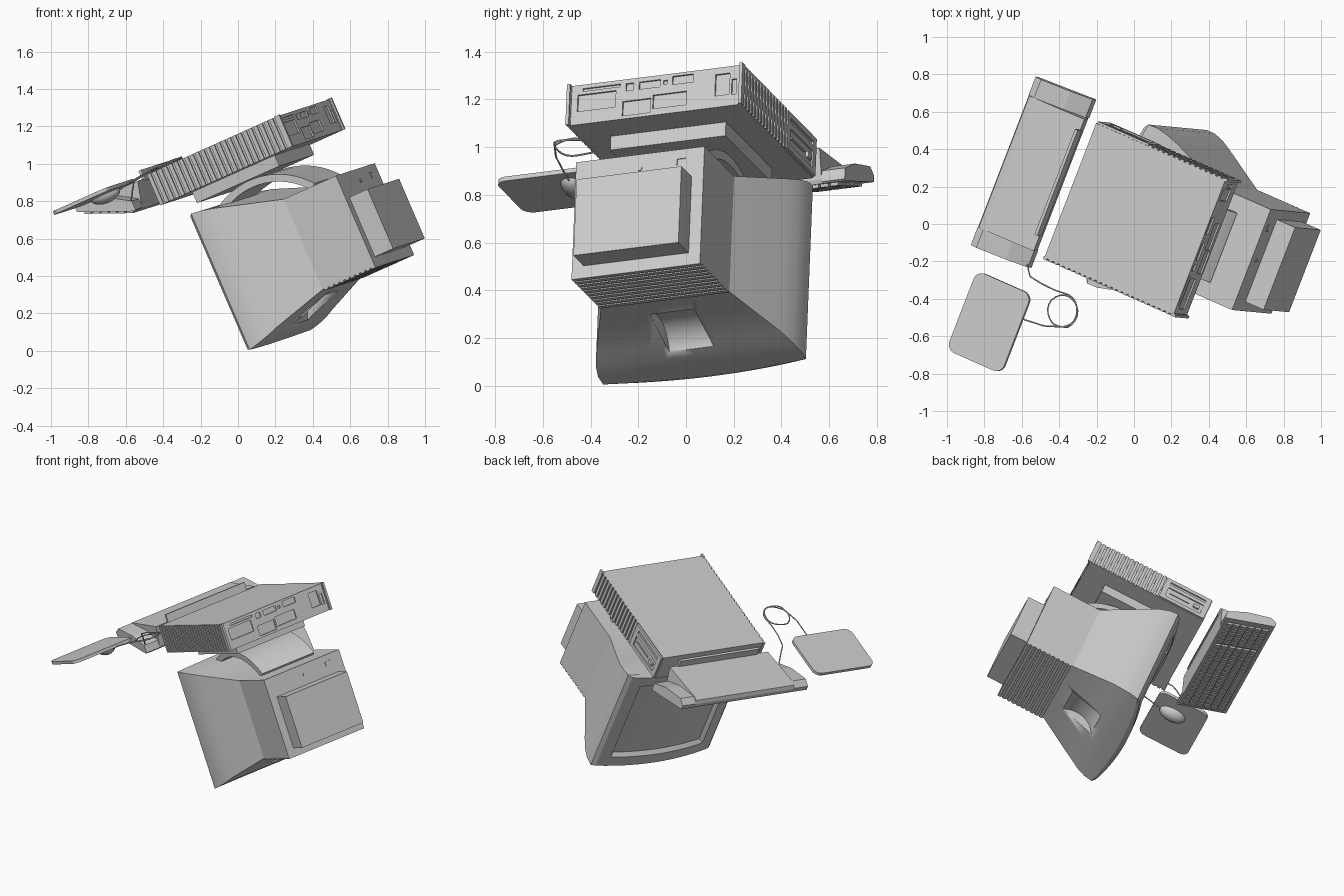
import bpy, bmesh, math
from mathutils import Matrix, Vector

if "Cube" in bpy.data.objects:
    bpy.data.objects.remove(bpy.data.objects["Cube"])

# Tilted frame: columns are forward, sideways, up (points down), origin
FRAME = Matrix(((-0.847, 0.357, 0.395, -0.358),
                (0.374, 0.927, -0.037, 0.187),
                (-0.379, 0.116, -0.918, 0.983),
                (0, 0, 0, 1)))
GREY = bpy.data.materials.new("grey plastic")
GREY.diffuse_color = (0.6, 0.6, 0.6, 1)
GREY.use_nodes = True
GREY.node_tree.nodes["Principled BSDF"].inputs["Base Color"].default_value = GREY.diffuse_color


def finish(bm, name, smooth=None):
    bmesh.ops.recalc_face_normals(bm, faces=bm.faces)
    me = bpy.data.meshes.new(name)
    bm.to_mesh(me)
    bm.free()
    me.materials.append(GREY)
    ob = bpy.data.objects.new(name, me)
    ob.matrix_world = FRAME
    bpy.context.collection.objects.link(ob)
    if smooth:
        bpy.ops.object.select_all(action='DESELECT')
        ob.select_set(True)
        bpy.context.view_layer.objects.active = ob
        bpy.ops.object.shade_smooth_by_angle(angle=math.radians(smooth))
    return ob


def add_box(bm, a, b, c, rot=None):
    size = Matrix.Diagonal((a[1] - a[0], b[1] - b[0], c[1] - c[0], 1))
    mid = Matrix.Translation(((a[0] + a[1]) / 2, (b[0] + b[1]) / 2, (c[0] + c[1]) / 2))
    bmesh.ops.create_cube(bm, size=1, matrix=(rot or Matrix()) @ mid @ size)


def boxes(name, items):
    bm = bmesh.new()
    for it in items:
        add_box(bm, *it)
    return finish(bm, name)


def extrude_profile(name, pts, b0, b1, smooth=None):
    """Extrude an (a, c) outline sideways."""
    bm = bmesh.new()
    f = bm.faces.new([bm.verts.new((a, b0, c)) for a, c in pts])
    r = bmesh.ops.extrude_face_region(bm, geom=[f])
    bmesh.ops.translate(bm, verts=[v for v in r["geom"] if isinstance(v, bmesh.types.BMVert)],
                        vec=(0, b1 - b0, 0))
    return finish(bm, name, smooth)


def cut(ob, cutter):
    cutter.hide_render = True
    cutter.hide_set(True)
    m = ob.modifiers.new("cut", 'BOOLEAN')
    m.operation, m.solver, m.object = 'DIFFERENCE', 'EXACT', cutter


# Desktop case with recessed ports, drive bays and vents
case = boxes("case", [((-0.835, -0.02), (-0.388, 0.388), (0, 0.18))])
ports = [(-.352, -.18, .045, .12), (-.33, -.16, .018, .03), (-.135, -.1, .02, .053),
         (-.075, .02, .02, .053), (.034, .052, .027, .045), (.075, .17, .013, .05),
         (-.147, -.02, .1, .165), (-.01, .14, .088, .15), (.27, .335, .03, .127),
         (.345, .365, .06, .13)]
holes = [((-0.9, -0.826), p[:2], p[2:]) for p in ports]
holes += [((-0.035, 0.05), (-0.36 + i * 0.2, -0.18 + i * 0.2), (0.035, 0.125)) for i in range(3)]
cut(case, boxes("case_cutter", holes))

ribs = []
for i in range(25):
    a = -0.84 + i * 0.0335
    ribs.append(((a, a + 0.021), (-0.397, -0.38), (0, 0.18)))
    if a < -0.37:
        ribs.append(((a, a + 0.021), (0.38, 0.397), (0, 0.18)))
boxes("case_side_ribs", ribs)
boxes("case_end_lips", [((-0.85, -0.82), (s * 0.39 - 0.007, s * 0.39 + 0.007), (-0.004, 0.18))
                        for s in (-1, 1)])
drive = boxes("drive_bezel", [((-0.345, -0.025), (0.37, 0.4), (0.005, 0.175))])
cut(drive, boxes("drive_cutter", [((-0.31, -0.06), (0.39, 0.45), (0.03, 0.05)),
                                  ((-0.31, -0.06), (0.392, 0.45), (0.075, 0.15))]))
boxes("drive_button", [((-0.12, -0.08), (0.38, 0.405), (0.1, 0.125)),
                       ((-0.29, -0.15), (0.38, 0.398), (0.105, 0.115))])

# Monitor stand: plinth and tilting arch
boxes("stand_plinth", [((-0.68, -0.16), (-0.26, 0.26), (0.18, 0.243))])
arc = [math.radians(-50 + i * 5) for i in range(21)]
arch = [(-0.465 + 0.44 * math.sin(t), 0.685 - 0.44 * math.cos(t)) for t in arc]
arch += [(-0.465 + 0.4 * math.sin(t), 0.685 - 0.4 * math.cos(t)) for t in reversed(arc)]
extrude_profile("stand_arch", arch, -0.2, 0.2, 30)

# Monitor housing lofted from the sunken screen to the back: (a, half width, low, high, bulge)
rings = [(-0.172, 0.335, 0.395, 0.98, 0.03), (-0.149, 0.355, 0.375, 1.0, 0.034),
         (-0.165, 0.435, 0.30, 1.075, 0.05), (-0.185, 0.458, 0.29, 1.083, 0.04),
         (-0.24, 0.459, 0.297, 1.072, 0.015), (-0.30, 0.445, 0.31, 1.055, 0),
         (-0.366, 0.419, 0.33, 1.03, 0), (-0.64, 0.29, 0.415, 0.942, 0),
         (-0.97, 0.29, 0.415, 0.942, 0)]
N = 14
bm = bmesh.new()
loops = []
for a, w, lo, hi, bulge in rings:
    ts = [-1 + 2 * i / N for i in range(N + 1)]
    low = [bm.verts.new((a + bulge * (1 - t * t), w * t, lo)) for t in ts]
    high = [bm.verts.new((a + bulge * (1 - t * t), w * t, hi)) for t in ts]
    loops.append(low + high[::-1])
for p, q in zip(loops, loops[1:]):
    for i in range(len(p)):
        j = (i + 1) % len(p)
        bm.faces.new((p[i], p[j], q[j], q[i]))
bm.faces.new(loops[-1])
L = loops[0]
for i in range(N):
    bm.faces.new((L[i], L[i + 1], L[-2 - i], L[-1 - i]))
monitor = finish(bm, "monitor_housing", 22)

# Scooped grip on the monitor top
bm = bmesh.new()
bmesh.ops.create_cone(bm, cap_ends=True, segments=40, radius1=0.145, radius2=0.145, depth=0.2,
                      matrix=Matrix.Translation((-0.475, 0, 1.08)) @ Matrix.Rotation(math.pi / 2, 4, 'X'))
cut(monitor, finish(bm, "grip_cutter", 30))

boxes("monitor_vent_ribs", [((-0.97 + i * 0.033, -0.948 + i * 0.033), (-0.29, 0.29), (0.935, 0.95))
                            for i in range(10)])
boxes("monitor_rear_box", [((-1.085, -0.96), (-0.237, 0.237), (0.547, 0.894))])
boxes("monitor_rear_mark", [((-0.974, -0.96), (0.165, 0.205), (0.455, 0.46)),
                            ((-0.974, -0.96), (0.165, 0.17), (0.455, 0.485))])
bm = bmesh.new()
bmesh.ops.create_cone(bm, cap_ends=True, segments=16, radius1=0.011, radius2=0.011, depth=0.01,
                      matrix=Matrix.Translation((-0.97, 0, 0.48)) @ Matrix.Rotation(math.pi / 2, 4, 'Y'))
finish(bm, "rear_knob", 30)

# Keyboard: centre slab, thinner end wings, rear foot, keys
extrude_profile("keyboard_body", [(0.055, 0.01), (0.36, -0.02), (0.392, -0.012), (0.405, 0.01),
                                  (0.405, 0.035), (0.10, 0.155), (0.09, 0.14)], -0.38, 0.38)
wing = [(0.09, 0.10), (0.2, 0.035), (0.36, -0.018), (0.405, 0.005), (0.405, 0.035),
        (0.10, 0.155), (0.09, 0.15)]
for s in (-1, 1):
    extrude_profile("keyboard_end_wing", wing, s * 0.38, s * 0.485)
boxes("keyboard_foot", [((0.048, 0.065), (-0.29, 0.318), (-0.04, 0.02))])
slope = Matrix.Translation((0.09, 0, 0.155)) @ Matrix.Rotation(math.atan2(0.125, 0.315), 4, 'Y')
keys = []
for r in range(6):
    a = 0.03 + r * 0.048
    for k in range(20):
        b = -0.45 + k * 0.0445 + (0.012 if k > 14 else 0)
        if r == 5 and 4 <= k <= 9:
            if k == 4:
                keys.append(((a, a + 0.038), (b, b + 0.258), (-0.01, 0.018), slope))
            continue
        keys.append(((a, a + 0.038), (b, b + 0.035), (-0.01, 0.018), slope))
boxes("keyboard_keys", keys)

# Mouse pad with rounded corners
bm = bmesh.new()
rim = []
for ca, cb, t0 in ((0.268, -0.648, 0), (0.022, -0.648, 90), (0.022, -1.005, 180), (0.268, -1.005, 270)):
    for i in range(7):
        t = math.radians(t0 + i * 15)
        rim.append(bm.verts.new((ca + 0.05 * math.cos(t), cb + 0.05 * math.sin(t), 0.0)))
r = bmesh.ops.extrude_face_region(bm, geom=[bm.faces.new(rim)])
bmesh.ops.translate(bm, verts=[v for v in r["geom"] if isinstance(v, bmesh.types.BMVert)],
                    vec=(0, 0, 0.02))
finish(bm, "mouse_pad", 30)

# Mouse: half dome
bm = bmesh.new()
bmesh.ops.create_uvsphere(bm, u_segments=24, v_segments=12, radius=1,
                          matrix=Matrix.Translation((0.11, -0.745, 0.018)) @ Matrix.Diagonal((0.09, 0.055, 0.05, 1)))
bmesh.ops.bisect_plane(bm, geom=bm.verts[:] + bm.edges[:] + bm.faces[:], plane_co=(0, 0, 0.018),
                       plane_no=(0, 0, -1), clear_outer=True)
finish(bm, "mouse", 40)

# Looped cable from keyboard to mouse
path = [(0.10, -0.47, 0.1), (0.06, -0.49, 0.05), (0.022, -0.513, 0.01), (-0.06, -0.522, 0.0),
        (-0.14, -0.525, 0.0)]
for i in range(31):
    t = math.radians(75 + i * 17)
    rad = 0.095 - 0.012 * math.sin(math.pi * i / 30)
    path.append((-0.226 + rad * math.cos(t), -0.612 + rad * math.sin(t), 0.004 * math.sin(i)))
path += [(-0.16, -0.725, 0), (-0.042, -0.738, 0.015), (0.03, -0.74, 0.03)]
bm = bmesh.new()
prev = None
for i, p in enumerate(path):
    d = (Vector(path[min(i + 1, len(path) - 1)]) - Vector(path[max(i - 1, 0)])).normalized()
    s = d.cross(Vector((0, 0, 1))).normalized()
    n = s.cross(d)
    ring = [bm.verts.new(Vector(p) + 0.004 * (s * math.cos(k * math.pi / 3) + n * math.sin(k * math.pi / 3)))
            for k in range(6)]
    if prev:
        for k in range(6):
            bm.faces.new((prev[k], prev[(k + 1) % 6], ring[(k + 1) % 6], ring[k]))
    prev = ring
finish(bm, "mouse_cable", 70)
